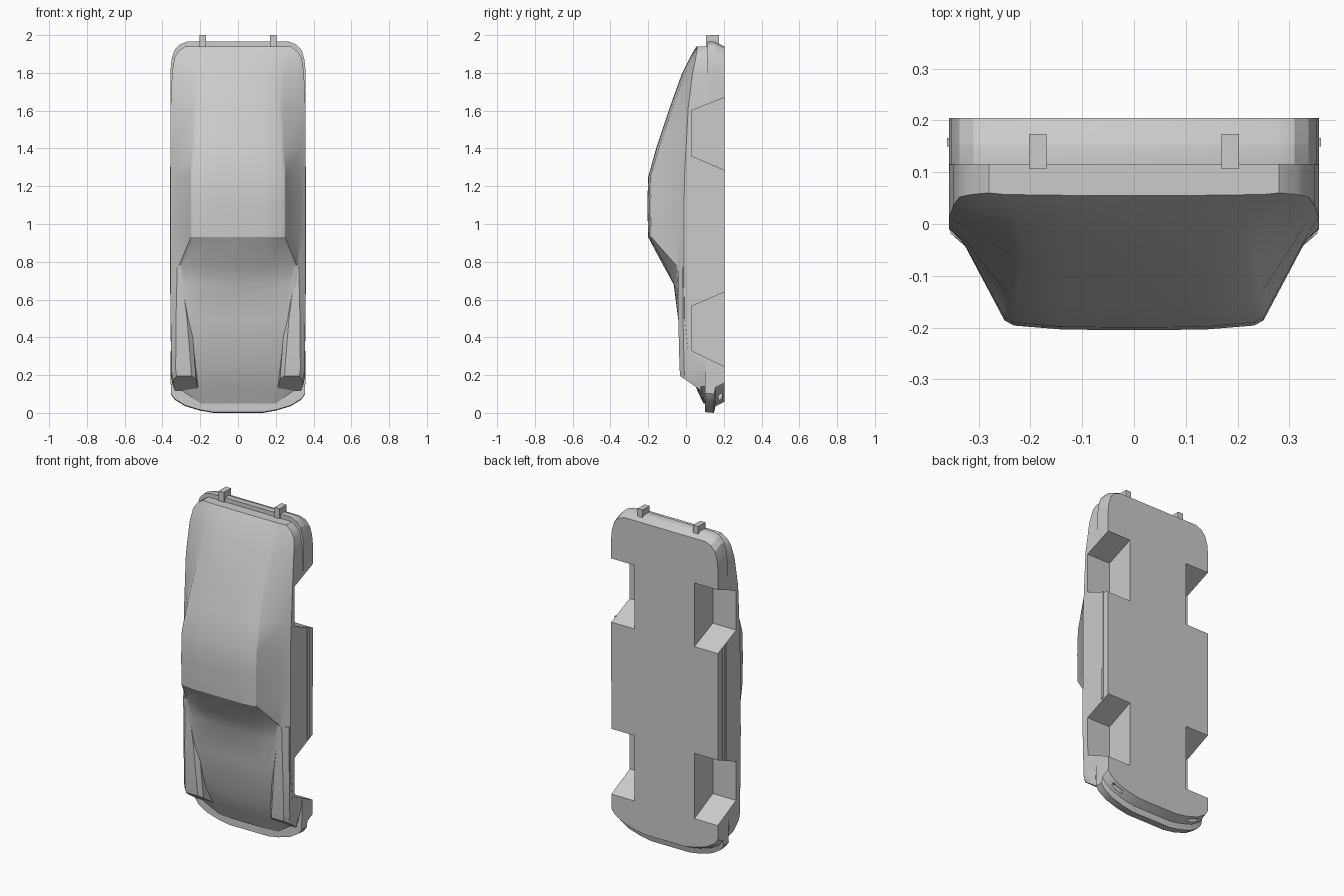
import bpy, bmesh, math

if "Cube" in bpy.data.objects:
    bpy.data.objects.remove(bpy.data.objects["Cube"])

paint = bpy.data.materials.new("body_grey")
paint.diffuse_color = (0.6, 0.6, 0.6, 1)
paint.use_nodes = True
paint.node_tree.nodes["Principled BSDF"].inputs["Base Color"].default_value = paint.diffuse_color


def loft(name, rings):
    """Skin equal-length rings into a closed solid."""
    bm = bmesh.new()
    vs = [[bm.verts.new(p) for p in r] for r in rings]
    n = len(vs[0])
    for a, b in zip(vs, vs[1:]):
        for i in range(n):
            j = (i + 1) % n
            bm.faces.new((a[i], a[j], b[j], b[i]))
    bm.faces.new(vs[0])
    bm.faces.new(vs[-1])
    bmesh.ops.recalc_face_normals(bm, faces=bm.faces)
    me = bpy.data.meshes.new(name)
    bm.to_mesh(me)
    bm.free()
    me.materials.append(paint)
    ob = bpy.data.objects.new(name, me)
    bpy.context.collection.objects.link(ob)
    return ob


def box(name, x0, x1, y0, y1, z0, z1):
    return loft(name, [[(x0, y0, z), (x1, y0, z), (x1, y1, z), (x0, y1, z)] for z in (z0, z1)])


def activate(ob):
    bpy.ops.object.select_all(action='DESELECT')
    ob.select_set(True)
    bpy.context.view_layer.objects.active = ob


# Upper shell: sections along the length
# z, top centre y, roof edge x/y, shoulder x/y, side x/y
stations = [
    (.05, .092, .12, .093, .16, .095, .20, .100),
    (.14, .050, .20, .055, .24, .060, .33, .075),
    (.25, .000, .22, .008, .30, .010, .355, .020),
    (.50, -.042, .245, -.038, .325, -.033, .357, -.008),
    (.68, -.065, .29, -.048, .322, -.040, .357, -.010),
    (.78, -.120, .312, -.055, .322, -.042, .357, -.010),
    (.93, -.200, .25, -.193, .325, -.040, .357, -.010),
    (1.10, -.205, .25, -.196, .33, -.035, .357, -.010),
    (1.25, -.200, .25, -.190, .332, -.030, .357, -.008),
    (1.40, -.158, .245, -.145, .335, -.020, .357, .000),
    (1.62, -.085, .235, -.070, .330, -.002, .357, .012),
    (1.80, -.020, .24, -.005, .315, .020, .349, .035),
    (1.88, .020, .25, .030, .310, .042, .337, .052),
    (1.915, .040, .24, .045, .285, .050, .315, .057),
    (1.94, .055, .20, .056, .25, .057, .28, .060),
]
rings = []
for z, yt, xr, yr, xs, ys, xw, yw in stations:
    half = [(.55 * xr, yt + .15 * (yr - yt)), (xr - .018, yr), (xr, yr + min(.01, (ys - yr) * .3)),
            (xs, ys), (xw, yw), (xw, .125)]
    ring = [(0, yt)] + half + [(-x, y) for x, y in reversed(half)]
    rings.append([(x, y, z) for x, y in ring])
upper = loft("upper_shell", rings)

# Lower body: plan outline layered from belt to floor, with bumper lip
front = [(.13, 0), (.20, .012), (.28, .036), (.335, .07), (.356, .10)]
rear = [(.357, 1.82), (.352, 1.87), (.337, 1.92), (.31, 1.95), (.27, 1.965)]


def layer(yf, yr, df, dr):
    h = [(x, yf, z + df) for x, z in front] + [(x, yr, z - dr) for x, z in rear]
    return h + [(-x, y, z) for x, y, z in reversed(h)]


lower = loft("lower_body", [layer(.10, .115, .004, 0), layer(.148, .15, 0, 0),
                            layer(.156, .156, .035, .002), layer(.205, .205, .06, .025)])

# Headlight fender pods with slanted fronts
pods = []
for s in (1, -1):
    rings = []
    # z, slant, inner top x, inner bottom x, outer top x, top y, side x
    for z, k, xt, xb, xo, yt, xw in [(.195, .7, .232, .208, .325, -.030, .345),
                                     (.23, .5, .233, .210, .330, -.034, .356),
                                     (.50, 0, .255, .245, .328, -.041, .357),
                                     (.77, 0, .290, .285, .322, -.043, .357)]:
        sec = [(xb, .08), (xt - .008, yt + .02), (xt + .015, yt), (xo, yt),
               (xw - .003, yt + .025), (xw, .04), (xw - .012, .08)]
        rings.append([(s * x, y, z - k * (y - yt)) for x, y in sec])
    pods.append(loft("headlight_pod", rings))

# Wheel wells: trapezoid cutters on both sides
cutters = []
for s in (1, -1):
    for za, zb, zc, zd in ((.245, .33, .565, .64), (1.285, 1.36, 1.60, 1.67)):
        e = .1
        trap = [(.03, zb), (.03, zc), (.205 + e, zd + e * (zd - zc) / .175),
                (.205 + e, za - e * (zb - za) / .175)]
        cutters.append(loft("wheel_well_cutter", [[(s * x, y, z) for y, z in trap] for x in (.2, .5)]))


def cut(ob, tools):
    activate(ob)
    for t in tools:
        m = ob.modifiers.new("cut", 'BOOLEAN')
        m.operation = 'DIFFERENCE'
        m.solver = 'EXACT'
        m.object = t
        bpy.ops.object.modifier_apply(modifier=m.name)


# Small slots under the nose
slots = [box("slot_cutter", s * .27 - .035, s * .27 + .035, .172, .19, .04, .105) for s in (1, -1)]

cut(upper, cutters)
cut(lower, cutters + slots)
for p in pods:
    cut(p, cutters)
for c in cutters + slots:
    bpy.data.objects.remove(c)

# Rear bumper lugs and side rub strips
for s in (1, -1):
    box("bumper_lug", s * .186 - .017, s * .186 + .017, .106, .174, 1.91, 2.0)
    box("side_strip", s * .357 - .004, s * .357 + .004, .15, .166, .63, 1.305)

# Smooth the curved panels, keep creases sharp
for ob in [upper, lower] + pods:
    activate(ob)
    bpy.ops.object.shade_smooth_by_angle(angle=math.radians(25))
